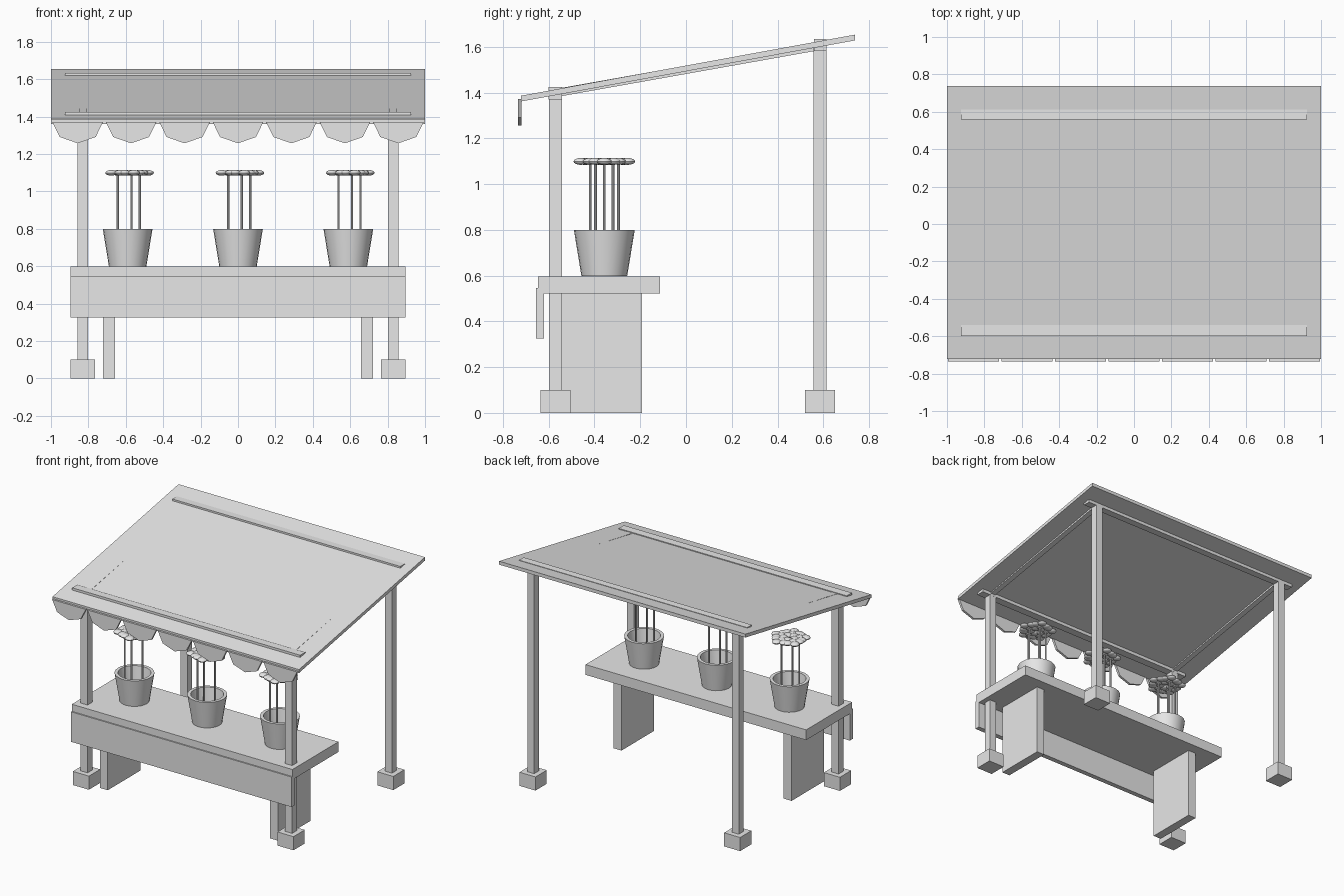
import bpy
import bmesh
from math import cos, sin, pi, radians
from mathutils import Matrix

cube = bpy.data.objects.get("Cube")
if cube:
    bpy.data.objects.remove(cube, do_unlink=True)

grey = bpy.data.materials.new("plain grey")
grey.use_nodes = True
grey.diffuse_color = (0.8, 0.8, 0.8, 1)
grey.node_tree.nodes["Principled BSDF"].inputs["Base Color"].default_value = (0.8, 0.8, 0.8, 1)


def finish(name, bm, smooth=False):
    bmesh.ops.recalc_face_normals(bm, faces=bm.faces)
    mesh = bpy.data.meshes.new(name)
    bm.to_mesh(mesh)
    bm.free()
    mesh.materials.append(grey)
    ob = bpy.data.objects.new(name, mesh)
    bpy.context.collection.objects.link(ob)
    if smooth:
        bpy.ops.object.select_all(action='DESELECT')
        ob.select_set(True)
        bpy.context.view_layer.objects.active = ob
        bpy.ops.object.shade_smooth_by_angle(angle=radians(35))
    return ob


def prism(name, outline, start, depth):
    """Extrude a closed outline of 3D points along a depth vector."""
    bm = bmesh.new()
    face = bm.faces.new([bm.verts.new((p[0] + start[0], p[1] + start[1], p[2] + start[2]))
                         for p in outline])
    new = bmesh.ops.extrude_face_region(bm, geom=[face])["geom"]
    bmesh.ops.translate(bm, vec=depth, verts=[v for v in new if isinstance(v, bmesh.types.BMVert)])
    return finish(name, bm)


def box(name, x0, x1, y0, y1, z0, z1):
    outline = [(x0, y0, z0), (x1, y0, z0), (x1, y1, z0), (x0, y1, z0)]
    return prism(name, outline, (0, 0, 0), (0, 0, z1 - z0))


def sloped(name, x0, x1, y0, y1, front, back, thick):
    """Slab rising from front to back; front and back are top heights."""
    outline = [(x0, y0, front - thick), (x0, y1, back - thick), (x0, y1, back), (x0, y0, front)]
    return prism(name, outline, (0, 0, 0), (x1 - x0, 0, 0))


# Roof and the two cross beams
sloped("roof_panel", -1, 1, -0.721, 0.739, 1.386, 1.653, 0.025)
box("front_beam", -0.925, 0.925, -0.6, -0.541, 1.37, 1.425)
box("back_beam", -0.925, 0.925, 0.56, 0.613, 1.582, 1.633)

# Posts, feet, rafters and counter supports on both sides
for side, s in (("left", 1), ("right", -1)):
    x = 0.83 * s
    for end, y, top in (("front", -0.57, 1.4), ("back", 0.586, 1.6)):
        box(f"{end}_{side}_post", x - 0.028, x + 0.028, y - 0.028, y + 0.028, 0.05, top)
        box(f"{end}_{side}_foot", x - 0.065, x + 0.065, y - 0.065, y + 0.065, 0, 0.1)
    sloped(f"{side}_rafter", x - 0.02, x + 0.02, -0.541, 0.56, 1.421, 1.617, 0.036)
    px = 0.69 * s
    box(f"{side}_counter_support", px - 0.032, px + 0.032, -0.57, -0.192, 0, 0.525)

# Scalloped valance hanging from the front edge
for i in range(7):
    arc = [(0.136 * cos(pi + k * pi / 4), 0, 0.115 * sin(pi + k * pi / 4)) for k in range(5)]
    prism(f"valance_scallop_{i + 1}", arc, ((i - 3) * 2 / 7, -0.735, 1.372), (0, 0.017, 0))

# Counter
box("counter_top", -0.895, 0.895, -0.647, -0.114, 0.522, 0.597)
box("counter_apron", -0.895, 0.895, -0.656, -0.62, 0.325, 0.545)


def bucket(name, x, y, sides=24):
    profile = [(0.1, 0.598), (0.133, 0.8), (0.11, 0.8), (0.083, 0.625)]
    bm = bmesh.new()
    rings = [[bm.verts.new((x + r * cos(2 * pi * k / sides), y + r * sin(2 * pi * k / sides), z))
              for k in range(sides)] for r, z in profile]
    for low, high in zip(rings, rings[1:]):
        for k in range(sides):
            n = (k + 1) % sides
            bm.faces.new((low[k], low[n], high[n], high[k]))
    bm.faces.new(rings[0])
    bm.faces.new(rings[-1])
    finish(name, bm, smooth=True)


def flower(name, x, y):
    # Stem
    bm = bmesh.new()
    bmesh.ops.create_cone(bm, cap_ends=True, segments=8, radius1=0.006, radius2=0.006,
                          depth=0.48, matrix=Matrix.Translation((x, y, 0.86)))
    finish(name + "_stem", bm, smooth=True)
    # Five flat petals around a centre
    bm = bmesh.new()
    spots = [(0, 0)] + [(0.043 * cos(2 * pi * k / 5), 0.043 * sin(2 * pi * k / 5)) for k in range(5)]
    for dx, dy in spots:
        place = Matrix.Translation((x + dx, y + dy, 1.099)) @ Matrix.Diagonal((1, 1, 0.47, 1))
        bmesh.ops.create_uvsphere(bm, u_segments=12, v_segments=8, radius=0.032, matrix=place)
    finish(name + "_head", bm, smooth=True)


# Three buckets with five flowers each
for i in range(3):
    bx, by = (i - 1) * 0.59, -0.357
    bucket(f"bucket_{i + 1}", bx, by)
    for k in range(5):
        a = 2 * pi * k / 5
        flower(f"bucket_{i + 1}_flower_{k + 1}", bx + 0.065 * cos(a), by + 0.065 * sin(a))
